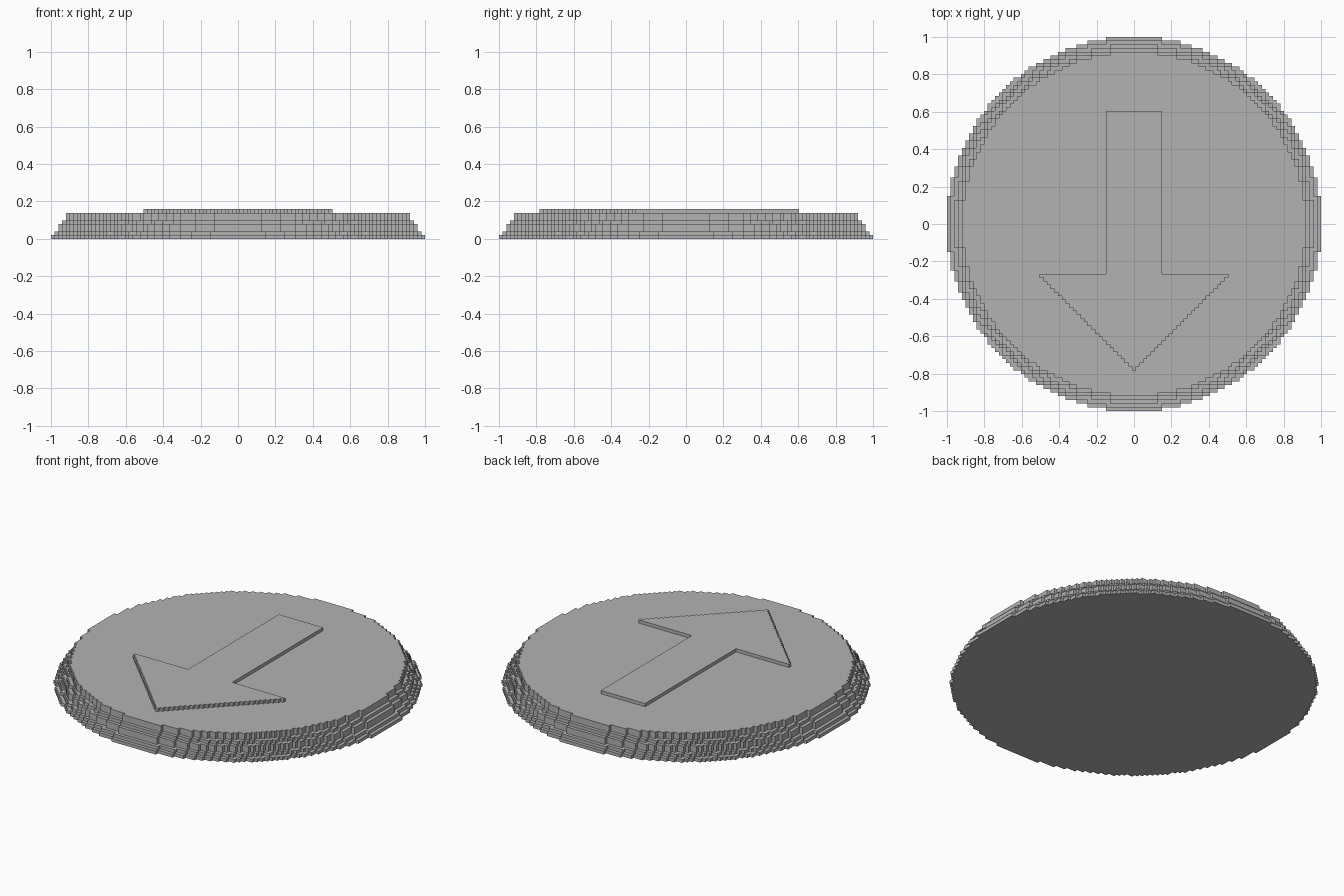
import bpy
import bmesh
import math

UNIT = 2 / 101  # edge of one block; the base is 101 blocks wide

cube = bpy.data.objects.get("Cube")
if cube:
    bpy.data.objects.remove(cube, do_unlink=True)

grey = bpy.data.materials.new("plain grey")
grey.use_nodes = True
colour = (0.45, 0.45, 0.45, 1)
grey.diffuse_color = colour
grey.node_tree.nodes["Principled BSDF"].inputs["Base Color"].default_value = colour


def disc_rows(radius):
    """Half width in blocks of every row of a stepped disc."""
    reach = int(radius)
    return {j: int(math.sqrt(radius ** 2 - j ** 2)) for j in range(-reach, reach + 1)}


def arrow_rows():
    """Half widths of an arrow pointing to the front."""
    rows = {j: j + 39 for j in range(-39, -13)}
    rows.update({j: 7 for j in range(-13, 31)})
    return rows


def stepped_slab(name, rows, bottom, layers):
    """Extrude the mirrored stepped outline of the rows."""
    side = []
    for j in sorted(rows):
        x = rows[j] + 0.5
        if side and side[-1][0] == x:
            side.pop()
        else:
            side.append((x, j - 0.5))
        side.append((x, j + 0.5))
    outline = side + [(-x, y) for x, y in reversed(side)]

    bm = bmesh.new()
    face = bm.faces.new([bm.verts.new((x * UNIT, y * UNIT, bottom * UNIT))
                         for x, y in outline])
    lifted = bmesh.ops.extrude_face_region(bm, geom=[face], use_keep_orig=True)
    top = [v for v in lifted["geom"] if isinstance(v, bmesh.types.BMVert)]
    bmesh.ops.translate(bm, verts=top, vec=(0, 0, layers * UNIT))
    bmesh.ops.recalc_face_normals(bm, faces=bm.faces)
    mesh = bpy.data.meshes.new(name)
    bm.to_mesh(mesh)
    bm.free()
    mesh.materials.append(grey)
    obj = bpy.data.objects.new(name, mesh)
    bpy.context.collection.objects.link(obj)
    return obj


# Base: stacked discs, each one block narrower than the one below
level = 0
for step, layers in enumerate((1, 1, 2, 1, 2)):
    stepped_slab(f"base_tier_{step + 1}", disc_rows(50.5 - step), level, layers)
    level += layers

# Raised arrow on top
stepped_slab("arrow", arrow_rows(), level, 1)
